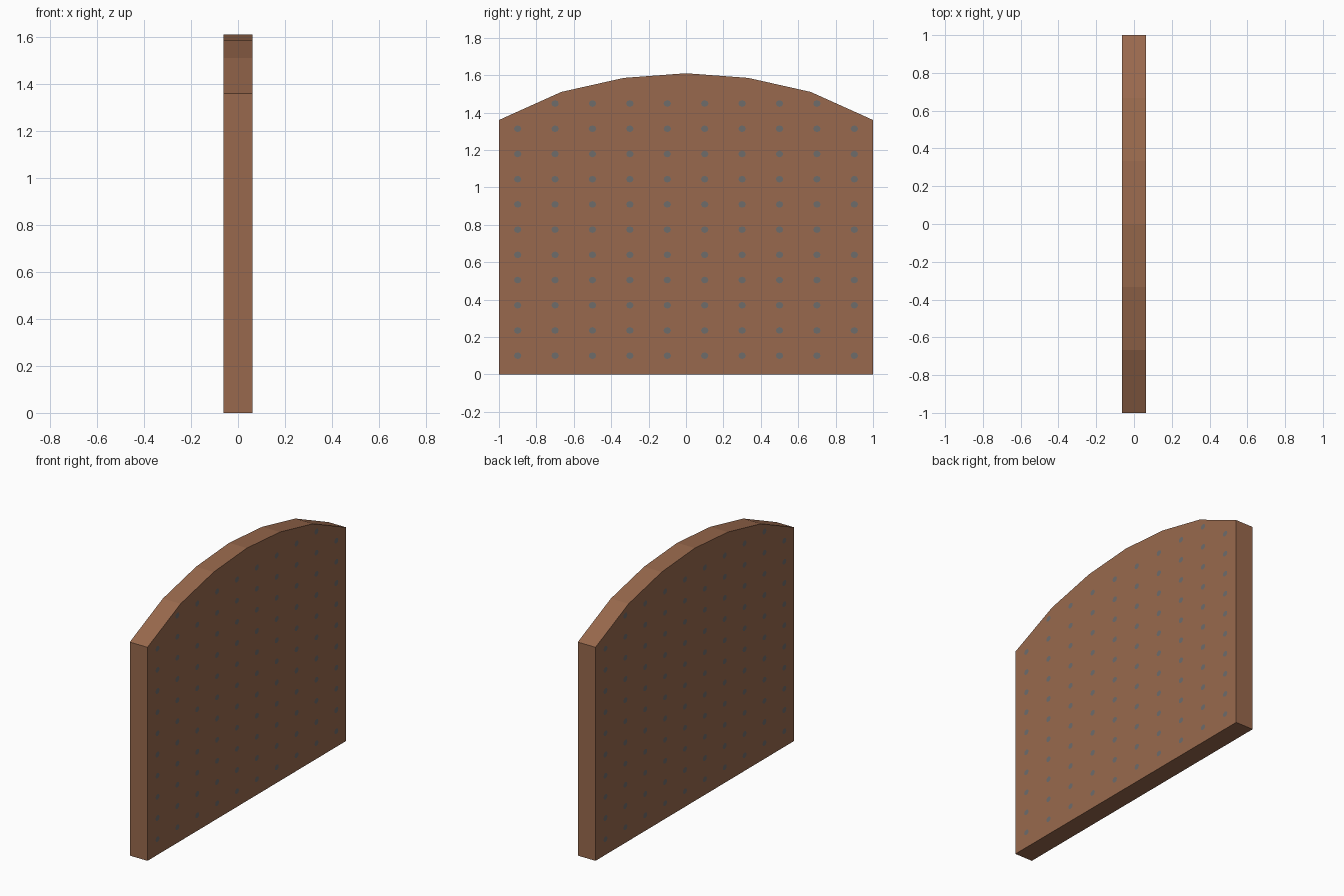
import bpy, bmesh, math

if "Cube" in bpy.data.objects:
    bpy.data.objects.remove(bpy.data.objects["Cube"])

T = 0.0625  # half thickness of the slab

ARCH = [(-1, 1.36), (-0.667, 1.51), (-0.333, 1.585), (0, 1.61),
        (0.333, 1.585), (0.667, 1.51), (1, 1.36)]
SEAM = [(-1, 0.67), (-0.65, 0.68), (-0.5, 0.757), (-0.35, 0.79), (-0.11, 0.8),
        (0.13, 0.8), (0.3, 0.795), (0.52, 0.755), (0.81, 0.75), (1, 0.79)]


def material(name, rgb):
    m = bpy.data.materials.new(name)
    m.diffuse_color = (*rgb, 1)
    m.use_nodes = True
    m.node_tree.nodes["Principled BSDF"].inputs["Base Color"].default_value = m.diffuse_color
    return m


wood = material("brown_wood", (0.318, 0.141, 0.074))
iron = material("grey_iron", (0.155, 0.150, 0.148))


def height(line, y):
    for (a, za), (b, zb) in zip(line, line[1:]):
        if a <= y <= b:
            return za + (zb - za) * (y - a) / (b - a)


def span(line, a, b):
    """Part of a polyline between y = a and y = b."""
    return ([(a, height(line, a))] + [p for p in line if a + 1e-4 < p[0] < b - 1e-4]
            + [(b, height(line, b))])


def finish(bm, name, mat):
    me = bpy.data.meshes.new(name)
    bm.to_mesh(me)
    bm.free()
    me.materials.append(mat)
    bpy.context.collection.objects.link(bpy.data.objects.new(name, me))


def slab(name, outline):
    """Extrude a y-z outline through the thickness."""
    bm = bmesh.new()
    face = bm.faces.new([bm.verts.new((-T, y, z)) for y, z in outline])
    out = bmesh.ops.extrude_face_region(bm, geom=[face])["geom"]
    moved = [v for v in out if isinstance(v, bmesh.types.BMVert)]
    bmesh.ops.translate(bm, verts=moved, vec=(2 * T, 0, 0))
    bmesh.ops.recalc_face_normals(bm, faces=bm.faces)
    finish(bm, name, wood)


# Fan of wedge boards under the arch: (y at seam, y at arch) of each joint
joints = [(-1, -1), (-0.5, -0.81), (-0.35, -0.52), (-0.11, -0.16),
          (0.13, 0.19), (0.3, 0.47), (1, 1)]
for i, ((l0, u0), (l1, u1)) in enumerate(zip(joints, joints[1:])):
    slab(f"arch_board_{i + 1}", span(SEAM, l0, l1) + span(ARCH, u0, u1)[::-1])

# Upright boards below the seam
cuts = [-1, -0.19, 0.165, 0.51, 0.81, 1]
for i, (a, b) in enumerate(zip(cuts, cuts[1:])):
    slab(f"lower_board_{i + 1}", [(a, 0), (b, 0)] + span(SEAM, a, b)[::-1])

# Flush nail heads in a regular grid on both broad faces
for side, name in ((1, "right_nail_heads"), (-1, "left_nail_heads")):
    bm = bmesh.new()
    for col in range(10):
        y = -0.9 + 0.2 * col
        for row in range(12):
            z = 0.1 + 0.1348 * row
            if z + 0.02 > height(ARCH, y):
                continue
            # the winding follows the side so the discs face outward
            bm.faces.new([bm.verts.new((side * (T + 0.0003),
                                        y + side * 0.02 * math.cos(k * math.pi / 4),
                                        z + 0.018 * math.sin(k * math.pi / 4)))
                          for k in range(8)])
    finish(bm, name, iron)
